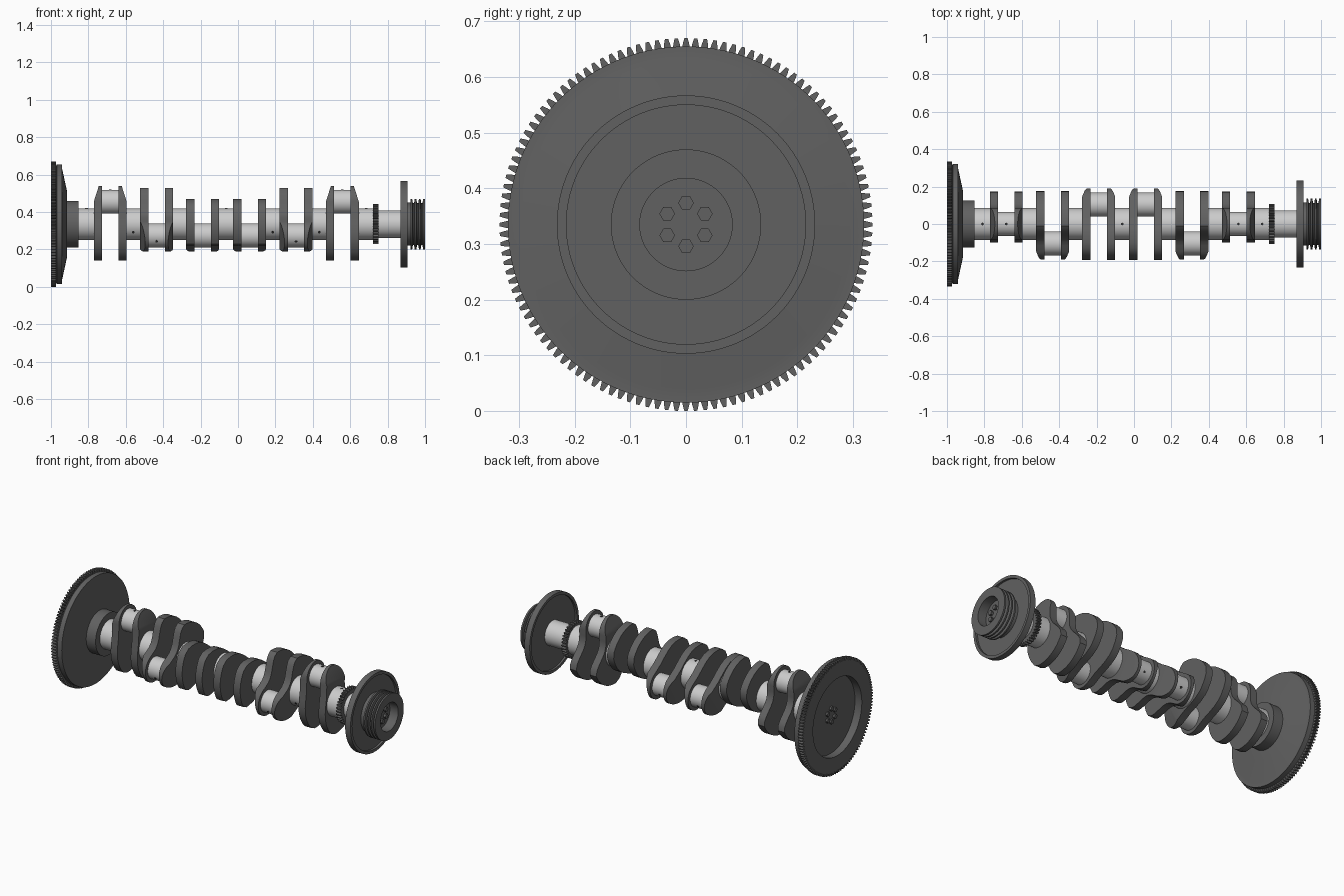
import bpy, bmesh
from math import sin, cos, pi, radians
from mathutils import Vector

if "Cube" in bpy.data.objects:
    bpy.data.objects.remove(bpy.data.objects["Cube"])

ZC = 0.335            # height of the shaft axis
THROW = 0.12          # crank pin offset
PIN_R, MAIN_R = 0.064, 0.085
WEB_GAP, WEB_T = 0.066, 0.044
PINS = [(-0.683, 0), (-0.435, -120), (-0.189, 120),
        (0.062, 120), (0.31, -120), (0.558, 0)]


def material(name, v):
    m = bpy.data.materials.new(name)
    m.diffuse_color = (v, v, v, 1)
    m.use_nodes = True
    m.node_tree.nodes["Principled BSDF"].inputs["Base Color"].default_value = m.diffuse_color
    return m


DARK = material("cast_steel", 0.12)
LIGHT = material("polished_steel", 0.55)
BLACK = material("oil_hole_dark", 0.03)


def finish(name, bm, mat, loc=(0, 0, ZC)):
    bmesh.ops.remove_doubles(bm, verts=bm.verts, dist=1e-5)
    bmesh.ops.recalc_face_normals(bm, faces=bm.faces)
    me = bpy.data.meshes.new(name)
    bm.to_mesh(me)
    bm.free()
    me.shade_smooth()
    me.set_sharp_from_angle(angle=radians(30))
    me.materials.append(mat)
    ob = bpy.data.objects.new(name, me)
    ob.location = loc
    bpy.context.collection.objects.link(ob)
    return ob


def lathe(name, profile, mat, n=96, loc=(0, 0, ZC)):
    """Revolve an (x, radius) profile about the x axis."""
    bm = bmesh.new()
    rings = [[bm.verts.new((x, r * sin(2 * pi * i / n), r * cos(2 * pi * i / n)))
              for i in range(n)] if r > 0 else [bm.verts.new((x, 0, 0))]
             for x, r in profile]
    for a, b in zip(rings, rings[1:]):
        for i in range(n):
            j = (i + 1) % n
            quad = [a[i % len(a)], a[j % len(a)], b[j % len(b)], b[i % len(b)]]
            bm.faces.new(list(dict.fromkeys(quad)))
    return finish(name, bm, mat, loc)


def rod(name, x0, x1, r, mat, loc=(0, 0, ZC), n=64):
    return lathe(name, [(x0, 0), (x0, r), (x1, r), (x1, 0)], mat, n, loc)


def prism(bm, pts, x0, x1):
    """Extrude a (y, z) outline from x0 to x1."""
    a = [bm.verts.new((x0, y, z)) for y, z in pts]
    b = [bm.verts.new((x1, y, z)) for y, z in pts]
    bm.faces.new(a)
    bm.faces.new(b[::-1])
    for i in range(len(a)):
        j = (i + 1) % len(a)
        bm.faces.new((a[i], b[i], b[j], a[j]))


def teeth(name, n, r0, r1, w0, w1, x0, x1):
    bm = bmesh.new()
    rm, wm = (r0 + r1) / 2, (w0 + w1) / 2 * 1.1
    for k in range(n):
        s, c = sin(2 * pi * k / n), cos(2 * pi * k / n)
        half = [(r0, w0), (rm, wm), (r1, w1)]
        pts = [(r, w / 2) for r, w in half] + [(r, -w / 2) for r, w in half[::-1]]
        prism(bm, [(r * s + w * c, r * c - w * s) for r, w in pts], x0, x1)
    return finish(name, bm, DARK)


def bolts(name, x0, x1):
    bm = bmesh.new()
    for k in range(6):
        a = k * pi / 3
        prism(bm, [(0.039 * sin(a) + 0.014 * sin(h * pi / 3 + pi / 6),
                    0.039 * cos(a) + 0.014 * cos(h * pi / 3 + pi / 6))
                   for h in range(6)], x0, x1)
    return finish(name, bm, DARK)


def web_outline():
    """(toward pin, sideways) outline: pin lobe, waists, offset counterweight."""
    lobe = [(THROW + 0.085 * cos(a), 0.085 * sin(a))
            for a in [radians(d) for d in range(-90, 91, 10)]]
    waist_a = [(0.085, 0.084), (0.06, 0.085), (0.035, 0.093), (0.01, 0.11),
               (-0.015, 0.135), (-0.04, 0.158), (-0.06, 0.17)]
    weight = [(-0.194 * cos(radians(d)), 0.194 * sin(radians(d)))
              for d in range(63, -9, -6)]
    waist_b = [(-0.178, -0.045), (-0.15, -0.068), (-0.115, -0.087), (-0.08, -0.098),
               (-0.04, -0.1), (0.0, -0.096), (0.05, -0.088)]
    return lobe + waist_a + weight + waist_b


OUTLINE = web_outline()


def web(name, x, side, ang):
    """Crank web whose outer face is bevelled at the pin end."""
    d, t = (sin(ang), cos(ang)), (cos(ang), -sin(ang))
    bm = bmesh.new()
    prism(bm, [(u * d[0] + v * t[0], u * d[1] + v * t[1]) for u, v in OUTLINE],
          x - WEB_T / 2, x + WEB_T / 2)
    bmesh.ops.recalc_face_normals(bm, faces=bm.faces)
    co = Vector((x + side * WEB_T / 2, 0.12 * d[0], 0.12 * d[1]))
    slope = 0.027 / 0.085
    no = Vector((side, slope * d[0], slope * d[1])).normalized()
    cut = bmesh.ops.bisect_plane(bm, geom=bm.verts[:] + bm.edges[:] + bm.faces[:],
                                 plane_co=co, plane_no=no, clear_outer=True)
    edges = [e for e in cut["geom_cut"] if isinstance(e, bmesh.types.BMEdge)]
    bmesh.ops.holes_fill(bm, edges=[e for e in edges if e.is_boundary], sides=0)
    finish(name, bm, DARK)


def oil_hole(name, x, ang, dist):
    d = Vector((0, sin(ang), cos(ang)))
    bm = bmesh.new()
    bmesh.ops.create_cone(bm, cap_ends=True, segments=16, radius1=0.007,
                          radius2=0.007, depth=0.01)
    ob = finish(name, bm, BLACK, Vector((x, 0, ZC)) + d * (dist - 0.0035))
    ob.rotation_euler = (-ang, 0, 0)


# Crank throws: pin and two webs each
for i, (x, deg) in enumerate(PINS, 1):
    a = radians(deg)
    rod(f"crank_pin_{i}", x - WEB_GAP, x + WEB_GAP, PIN_R, LIGHT,
        (0, THROW * sin(a), ZC + THROW * cos(a)))
    oil_hole(f"pin_oil_hole_{i}", x, a, THROW + PIN_R)
    for side, label in ((-1, "rear"), (1, "front")):
        web(f"{label}_web_{i}", x + side * WEB_GAP, side, a)

# Main journals between the throws and at both ends
starts = [-0.86] + [x + WEB_GAP for x, _ in PINS]
ends = [x - WEB_GAP for x, _ in PINS] + [0.725]
hole_dirs = [0, -120, 120, 0, -120, -120, 0]
hole_x = [-0.81, -0.56, -0.312, -0.063, 0.186, 0.434, 0.685]
for i, (x0, x1) in enumerate(zip(starts, ends), 1):
    rod(f"main_journal_{i}", x0, x1, MAIN_R, LIGHT)
    oil_hole(f"main_oil_hole_{i}", hole_x[i - 1], radians(hole_dirs[i - 1]), MAIN_R)

# Flywheel, starter ring teeth, mounting flange and bolts
lathe("flywheel", [(-0.955, 0), (-0.955, 0.23), (-1, 0.23), (-1, 0.318),
                   (-0.973, 0.318), (-0.971, 0.312), (-0.969, 0.32), (-0.94, 0.32),
                   (-0.94, 0.295), (-0.915, 0.18), (-0.915, 0)], DARK, 128)
teeth("starter_ring_teeth", 120, 0.315, 0.335, 0.0145, 0.006, -1, -0.973)
rod("flywheel_flange", -0.92, -0.853, 0.125, DARK)
bolts("flywheel_bolts", -0.967, -0.95)

# Timing gear and nose shaft
rod("timing_gear", 0.722, 0.75, 0.094, DARK)
teeth("timing_gear_teeth", 36, 0.09, 0.107, 0.012, 0.006, 0.722, 0.75)
rod("nose_shaft", 0.745, 0.885, 0.073, LIGHT)

# Vibration damper, dished on both faces
lathe("damper", [(0.882, 0), (0.882, 0.215), (0.87, 0.215), (0.87, 0.232),
                 (0.905, 0.232), (0.905, 0.215), (0.892, 0.215), (0.892, 0)], DARK)

# Grooved belt pulley with recessed bolts
profile = [(0.885, 0), (0.885, 0.115), (0.922, 0.115), (0.922, 0.135)]
for k in range(3):
    g = 0.931 + k * 0.0225
    profile += [(g, 0.135), (g + 0.004, 0.112), (g + 0.01, 0.112), (g + 0.014, 0.135)]
profile += [(1, 0.135), (1, 0.083), (0.945, 0.083), (0.945, 0)]
lathe("belt_pulley", profile, DARK)
bolts("pulley_bolts", 0.94, 0.96)
